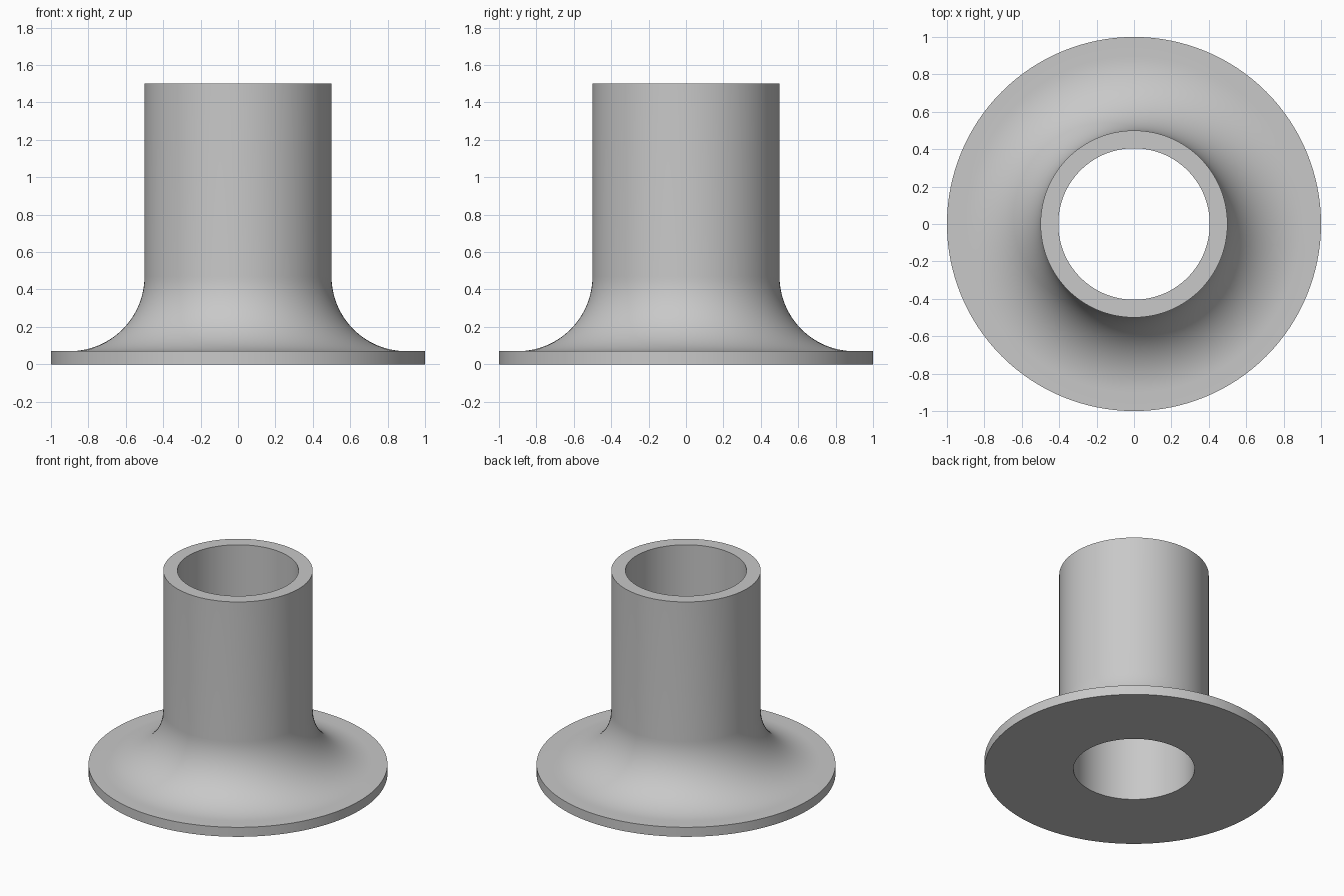
import bpy, bmesh
from math import cos, sin, pi, radians

cube = bpy.data.objects.get("Cube")
if cube:
    bpy.data.objects.remove(cube)

# Dimensions
FLANGE_R, FLANGE_H = 1.0, 0.07
PIPE_R, BORE_R, HEIGHT = 0.5, 0.405, 1.5
FILLET_R, FILLET_STEPS, SEGMENTS = 0.4, 24, 128

# Plain grey material
grey = bpy.data.materials.new("grey")
grey.use_nodes = True
colour = (0.58, 0.58, 0.58, 1)
grey.diffuse_color = colour
grey.node_tree.nodes["Principled BSDF"].inputs["Base Color"].default_value = colour

# Closed cross-section: bore, flange edge, concave fillet, pipe wall, rim
profile = [(BORE_R, 0), (FLANGE_R, 0), (FLANGE_R, FLANGE_H)]
for i in range(FILLET_STEPS + 1):
    a = pi / 2 * i / FILLET_STEPS
    profile.append((PIPE_R + FILLET_R * (1 - sin(a)),
                    FLANGE_H + FILLET_R * (1 - cos(a))))
profile += [(PIPE_R, HEIGHT), (BORE_R, HEIGHT)]

# Revolve the section around z
bm = bmesh.new()
verts = [bm.verts.new((r, 0, z)) for r, z in profile]
edges = [bm.edges.new((v, verts[(i + 1) % len(verts)])) for i, v in enumerate(verts)]
bmesh.ops.spin(bm, geom=verts + edges, cent=(0, 0, 0), axis=(0, 0, 1),
               angle=2 * pi, steps=SEGMENTS)
bmesh.ops.remove_doubles(bm, verts=bm.verts[:], dist=0.0001)
bmesh.ops.recalc_face_normals(bm, faces=bm.faces[:])

mesh = bpy.data.meshes.new("flanged_pipe")
bm.to_mesh(mesh)
bm.free()
mesh.materials.append(grey)
pipe = bpy.data.objects.new("flanged_pipe", mesh)
bpy.context.collection.objects.link(pipe)

# Smooth walls, crisp rims
bpy.ops.object.select_all(action='DESELECT')
pipe.select_set(True)
bpy.context.view_layer.objects.active = pipe
bpy.ops.object.shade_smooth_by_angle(angle=radians(30))
